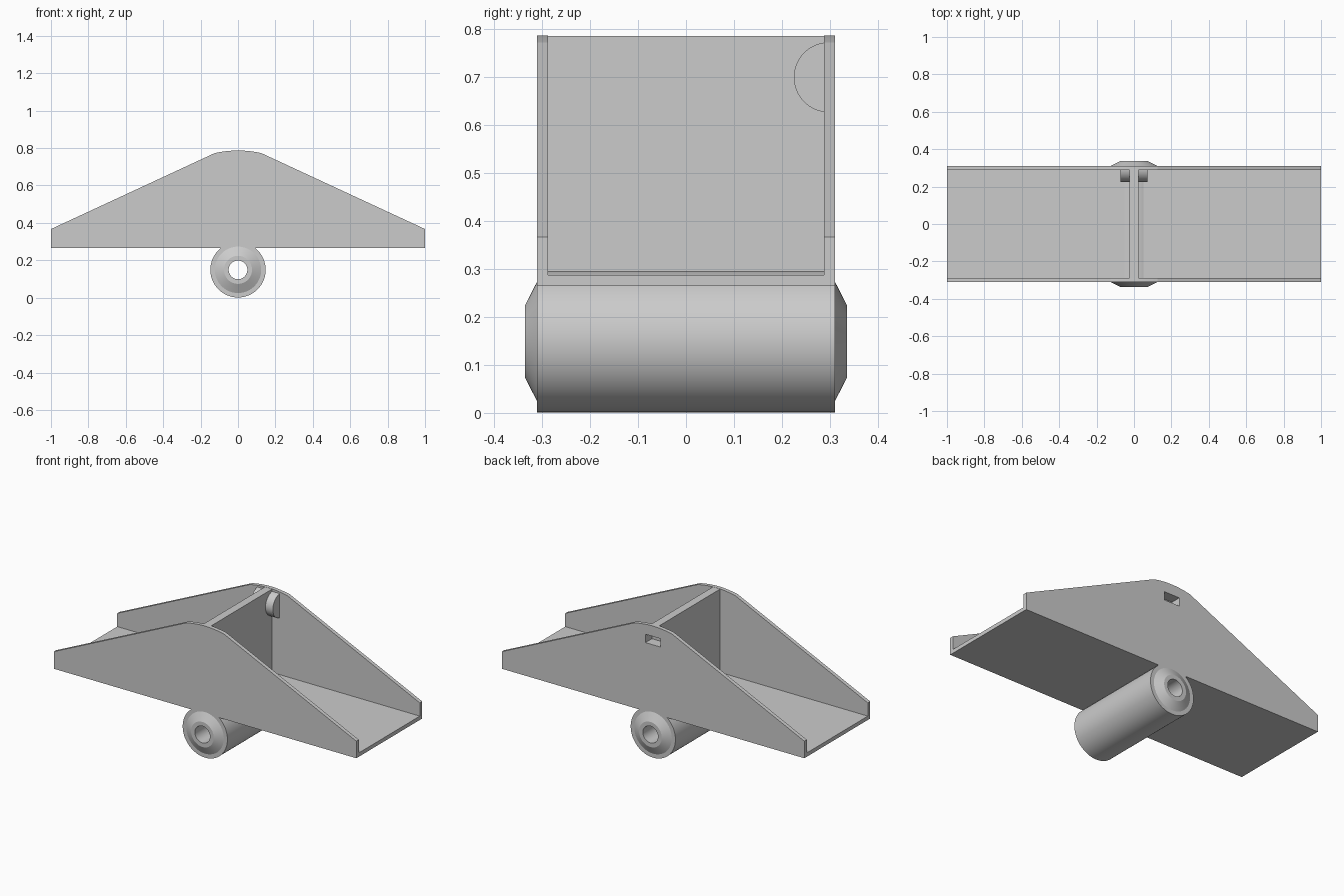
import bpy, bmesh, math
from mathutils import Vector

cube = bpy.data.objects.get("Cube")
if cube:
    bpy.data.objects.remove(cube, do_unlink=True)

grey = bpy.data.materials.new("plain grey")
grey.use_nodes = True
grey.diffuse_color = (0.6, 0.6, 0.6, 1)
grey.node_tree.nodes["Principled BSDF"].inputs["Base Color"].default_value = (0.6, 0.6, 0.6, 1)


def finish(name, bm, smooth=False):
    bmesh.ops.recalc_face_normals(bm, faces=bm.faces)
    mesh = bpy.data.meshes.new(name)
    bm.to_mesh(mesh)
    bm.free()
    mesh.materials.append(grey)
    obj = bpy.data.objects.new(name, mesh)
    bpy.context.collection.objects.link(obj)
    if smooth:
        bpy.ops.object.select_all(action='DESELECT')
        obj.select_set(True)
        bpy.context.view_layer.objects.active = obj
        bpy.ops.object.shade_smooth_by_angle(angle=math.radians(25))
    return obj


def extrude(name, points, depth, smooth=False):
    """Extrude a closed outline of 3D points along a vector."""
    bm = bmesh.new()
    face = bm.faces.new([bm.verts.new(p) for p in points])
    side = bmesh.ops.extrude_face_region(bm, geom=[face])["geom"]
    verts = [v for v in side if isinstance(v, bmesh.types.BMVert)]
    bmesh.ops.translate(bm, verts=verts, vec=Vector(depth))
    return finish(name, bm, smooth)


def box(name, x0, x1, y0, y1, z0, z1):
    outline = [(x0, y0, z0), (x1, y0, z0), (x1, y1, z0), (x0, y1, z0)]
    return extrude(name, outline, (0, 0, z1 - z0))


HALF_Y, INNER_Y = 0.311, 0.288
BASE_Z, FLOOR_Z, TOP_Z = 0.265, 0.288, 0.787
AXLE_Z = 0.149

# Side walls: sloped outline with a gently rounded crest
RADIUS, CREST = 0.56, 0.125
crest = []
for i in range(13):
    x = CREST * (1 - i / 6)
    crest.append((x, TOP_Z - RADIUS + math.sqrt(RADIUS ** 2 - x ** 2)))
outline = [(-1, BASE_Z), (1, BASE_Z), (1, 0.367)] + crest + [(-1, 0.367)]
thickness = HALF_Y - INNER_Y
front_wall = extrude("front_wall", [(x, -HALF_Y, z) for x, z in outline], (0, thickness, 0))
back_wall = extrude("back_wall", [(x, INNER_Y, z) for x, z in outline], (0, thickness, 0))

# Tray floor and central divider
box("tray_floor", -1, 1, -INNER_Y, INNER_Y, BASE_Z, FLOOR_Z)
divider = box("divider", -0.024, 0.024, -INNER_Y, INNER_Y, FLOOR_Z, TOP_Z - 0.001)

# Half-round boss inside the back wall
boss_points = []
for i in range(33):
    a = math.pi * i / 32
    boss_points.append((-0.073, 0.298 - 0.073 * math.sin(a), 0.7 + 0.073 * math.cos(a)))
boss = extrude("slot_boss", boss_points, (0.146, 0, 0), True)

# Slot cut from the back into wall, divider and boss
cutter = box("slot_cutter", -0.05, 0.05, 0.25, 0.35, 0.675, 0.725)
cutter.hide_render = True
for obj in (back_wall, divider, boss):
    mod = obj.modifiers.new("slot", 'BOOLEAN')
    mod.operation = 'DIFFERENCE'
    mod.solver = 'EXACT'
    mod.object = cutter
    bpy.context.view_layer.objects.active = obj
    bpy.ops.object.modifier_apply(modifier=mod.name)
bpy.data.objects.remove(cutter, do_unlink=True)

# Pivot tube: one revolved section with conical ends and a through bore
half = [(0.148, HALF_Y), (0.124, HALF_Y), (0.075, 0.336), (0.05, 0.336)]
section = half + [(r, -y) for r, y in reversed(half)]
SIDES = 64
bm = bmesh.new()
rings = []
for i in range(SIDES):
    a = 2 * math.pi * i / SIDES
    rings.append([bm.verts.new((r * math.cos(a), y, AXLE_Z + r * math.sin(a)))
                  for r, y in section])
for i, ring in enumerate(rings):
    following = rings[(i + 1) % SIDES]
    for j in range(len(section)):
        k = (j + 1) % len(section)
        bm.faces.new((ring[j], ring[k], following[k], following[j]))
finish("pivot_tube", bm, True)
